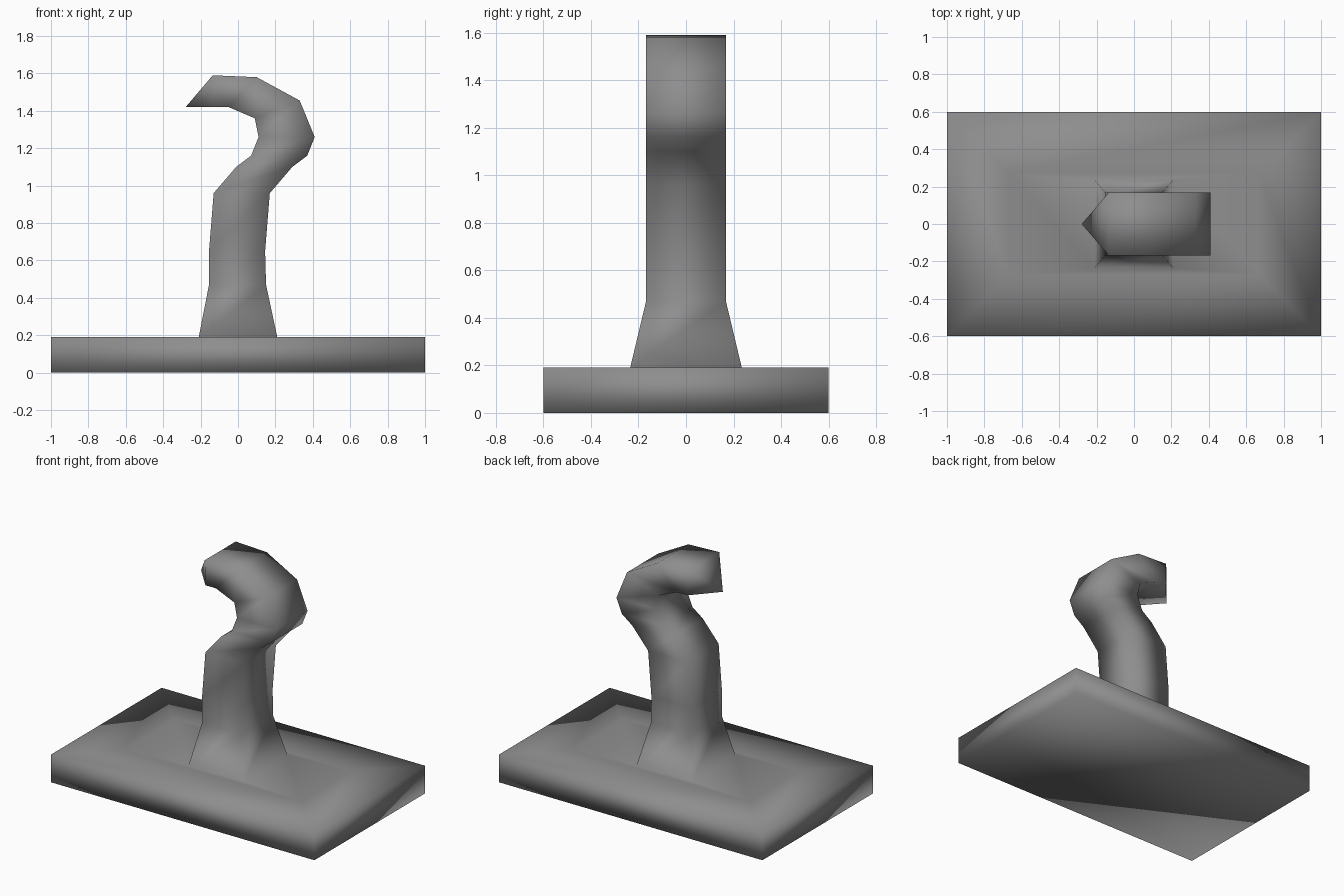
import bpy
import bmesh

if "Cube" in bpy.data.objects:
    bpy.data.objects.remove(bpy.data.objects["Cube"], do_unlink=True)

# One plain grey
grey = bpy.data.materials.new("mid_grey")
grey.use_nodes = True
colour = (0.27, 0.27, 0.27, 1)
grey.diffuse_color = colour
grey.node_tree.nodes["Principled BSDF"].inputs["Base Color"].default_value = colour

bm = bmesh.new()


def ring(left, right, half_y):
    """Four corners of a section between two (x, z) profile points."""
    return [bm.verts.new((x, y, z)) for (x, z), y in
            ((left, -half_y), (right, -half_y), (right, half_y), (left, half_y))]


def bridge(a, b):
    for i in range(4):
        j = (i + 1) % 4
        bm.faces.new((a[i], a[j], b[j], b[i]))


# Slab: underside, rim, inset top, then the flared foot of the neck
TOP = 0.19
sections = [ring((-x, z), (x, z), y) for x, y, z in
            ((1, 0.6, 0), (1, 0.6, TOP), (0.67, 0.27, TOP), (0.21, 0.235, TOP))]

# Neck and hook: inner and outer profile points of each section
hook = [
    ((-0.155, 0.47), (0.15, 0.47)),
    ((-0.155, 0.65), (0.145, 0.65)),
    ((-0.13, 0.96), (0.17, 0.96)),
    ((-0.01, 1.10), (0.29, 1.10)),
    ((0.07, 1.16), (0.37, 1.16)),
    ((0.11, 1.26), (0.41, 1.26)),
    ((0.09, 1.36), (0.33, 1.455)),
    ((-0.05, 1.42), (0.10, 1.58)),
    ((-0.13, 1.42), (-0.135, 1.59)),
]
sections += [ring(inner, outer, 0.168) for inner, outer in hook]

bm.faces.new(reversed(sections[0]))
for lower, upper in zip(sections, sections[1:]):
    bridge(lower, upper)

# Pointed tip of the hook
tip = bm.verts.new((-0.28, 0, 1.42))
end = sections[-1]
for i in range(4):
    bm.faces.new((end[i], end[(i + 1) % 4], tip))

bmesh.ops.recalc_face_normals(bm, faces=bm.faces)
for face in bm.faces:
    face.smooth = True

mesh = bpy.data.meshes.new("hook_on_base")
bm.to_mesh(mesh)
bm.free()
mesh.materials.append(grey)
bpy.context.collection.objects.link(bpy.data.objects.new("hook_on_base", mesh))
